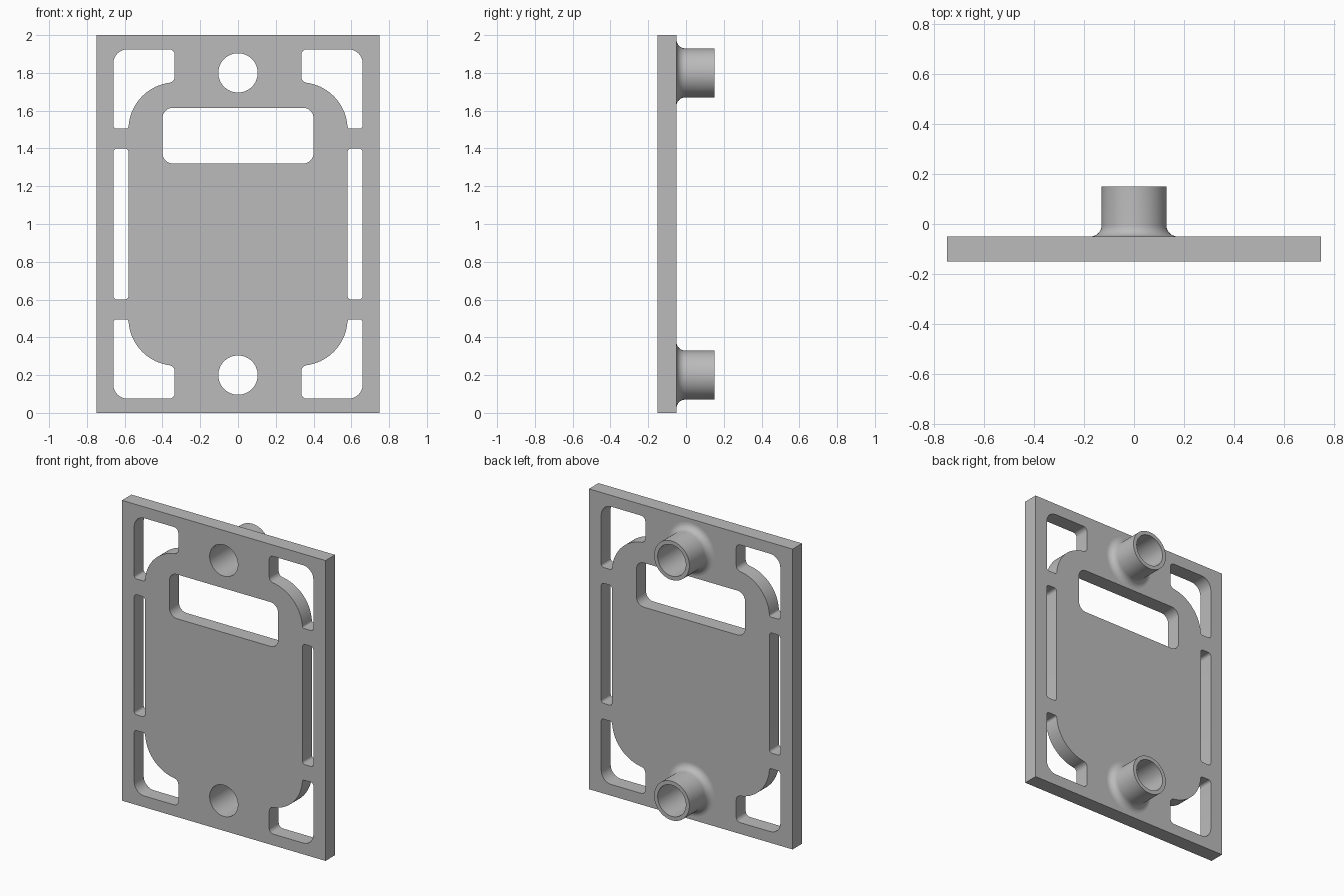
import bpy, bmesh
from math import sin, cos, tan, radians, pi
from mathutils import Vector

cube = bpy.data.objects.get("Cube")
if cube:
    bpy.data.objects.remove(cube, do_unlink=True)

FRONT, BACK, TIP = -0.15, -0.05, 0.15
BORE, WALL, FILLET = 0.104, 0.13, 0.045
SEGMENTS = 64

grey = bpy.data.materials.new("plain_grey")
grey.use_nodes = True
colour = (0.5, 0.5, 0.5, 1)
grey.diffuse_color = colour
grey.node_tree.nodes["Principled BSDF"].inputs["Base Color"].default_value = colour


def finish(bm, name):
    bmesh.ops.remove_doubles(bm, verts=bm.verts, dist=0.0001)
    bmesh.ops.recalc_face_normals(bm, faces=bm.faces)
    mesh = bpy.data.meshes.new(name)
    bm.to_mesh(mesh)
    bm.free()
    mesh.materials.append(grey)
    obj = bpy.data.objects.new(name, mesh)
    bpy.context.collection.objects.link(obj)
    bpy.ops.object.select_all(action='DESELECT')
    obj.select_set(True)
    bpy.context.view_layer.objects.active = obj
    bpy.ops.object.shade_smooth_by_angle(angle=radians(35))
    return obj


def rounded(corners, steps=8):
    """Outline from (x, z, radius) corners; zero radius keeps the point."""
    out = []
    for i, (x, z, r) in enumerate(corners):
        p = Vector((x, z))
        if r == 0:
            out.append(p)
            continue
        a = (Vector(corners[i - 1][:2]) - p).normalized()
        b = (Vector(corners[(i + 1) % len(corners)][:2]) - p).normalized()
        half = a.angle(b) / 2
        centre = p + (a + b).normalized() * r / sin(half)
        start = p + a * r / tan(half) - centre
        end = p + b * r / tan(half) - centre
        sweep = start.angle(end)
        for k in range(steps + 1):
            t = k / steps
            out.append(centre + (start * sin((1 - t) * sweep) + end * sin(t * sweep)) / sin(sweep))
    return out


def box(x0, x1, z0, z1, r):
    return rounded([(x0, z0, r), (x1, z0, r), (x1, z1, r), (x0, z1, r)])


def mirrored(loop, sx, flip):
    return [Vector((p.x * sx, 2 - p.y if flip else p.y)) for p in loop]


# Openings: corner window with a concave arc side, side slot, wide window, bores
arc = [(0.33 + 0.25 * cos(radians(a)), 1.5 + 0.25 * sin(radians(a)), 0)
       for a in range(5, 82, 4)]
corner_window = rounded([(0.335, 1.925, 0.03), (0.66, 1.925, 0.075),
                         (0.66, 1.505, 0.018), (0.58, 1.505, 0.014)]
                        + arc + [(0.335, 1.75, 0.034)])
side_slot = box(0.58, 0.66, 0.6, 1.4, 0.02)
loops = [[Vector(p) for p in ((-0.75, 0), (0.75, 0), (0.75, 2), (-0.75, 2))],
         box(-0.4, 0.4, 1.32, 1.615, 0.055)]
for sx in (1, -1):
    loops.append(mirrored(side_slot, sx, False))
    for flip in (False, True):
        loops.append(mirrored(corner_window, sx, flip))
for z in (0.2, 1.8):
    loops.append([Vector((BORE * cos(2 * pi * k / SEGMENTS), z + BORE * sin(2 * pi * k / SEGMENTS)))
                  for k in range(SEGMENTS)])

# Plate: fill the outlines, then extrude through the thickness
bm = bmesh.new()
for loop in loops:
    verts = [bm.verts.new((p.x, FRONT, p.y)) for p in loop]
    for i, v in enumerate(verts):
        bm.edges.new((verts[i - 1], v))
bmesh.ops.triangle_fill(bm, use_beauty=True, use_dissolve=False,
                        edges=bm.edges[:], normal=(0, -1, 0))
extruded = bmesh.ops.extrude_face_region(bm, geom=bm.faces[:], use_keep_orig=True)
bmesh.ops.translate(bm, vec=(0, BACK - FRONT, 0),
                    verts=[g for g in extruded["geom"] if isinstance(g, bmesh.types.BMVert)])
finish(bm, "plate")

# Bosses: hollow tubes with a filleted foot, turned about the bore axis
profile = [(BORE, BACK), (BORE, TIP), (WALL, TIP)]
for k in range(9):
    a = pi / 2 * k / 8
    profile.append((WALL + FILLET * (1 - cos(a)), BACK + FILLET * (1 - sin(a))))
for name, z in (("lower_boss", 0.2), ("upper_boss", 1.8)):
    bm = bmesh.new()
    verts = [bm.verts.new((r, y, z)) for r, y in profile]
    edges = [bm.edges.new(pair) for pair in zip(verts, verts[1:])]
    bmesh.ops.spin(bm, geom=verts + edges, cent=(0, 0, z), axis=(0, 1, 0),
                   angle=2 * pi, steps=SEGMENTS)
    boss = finish(bm, name)
    # Open shell: make the outside face away from the axis
    outer = max(boss.data.polygons, key=lambda f: Vector((f.center.x, f.center.z - z)).length)
    if outer.normal.y < 0:
        boss.data.flip_normals()
